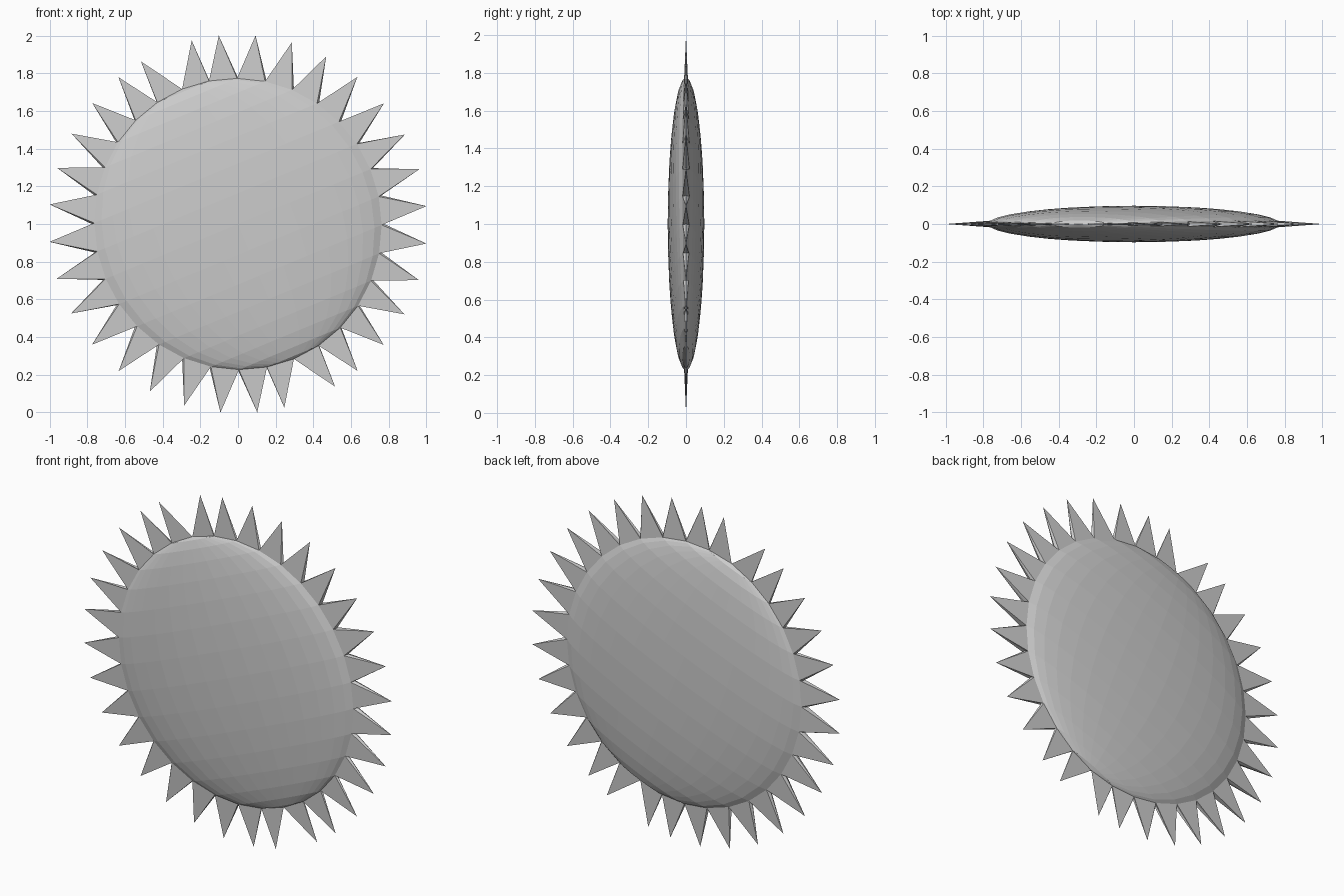
import bpy, bmesh, math
from mathutils import Matrix, Vector

if "Cube" in bpy.data.objects:
    bpy.data.objects.remove(bpy.data.objects["Cube"])

BODY_R, HALF_DEPTH, TIP_R = 0.775, 0.097, 1.005
CENTRE = Vector((0, 0, 1))

bm = bmesh.new()

# Lens-shaped body: flattened sphere with its poles tilted in the front plane
bmesh.ops.create_uvsphere(bm, u_segments=32, v_segments=16, radius=1)
bmesh.ops.rotate(bm, verts=bm.verts, cent=(0, 0, 0),
                 matrix=Matrix.Rotation(math.radians(-22.5), 3, 'Y'))
bmesh.ops.scale(bm, verts=bm.verts, vec=(BODY_R, HALF_DEPTH, BODY_R))

# Rim: join the face pairs either side of the y = 0 outline
rim_edges = [e for e in bm.edges if all(abs(v.co.y) < 1e-4 for v in e.verts)]
rim_faces = [bmesh.utils.face_join(list(e.link_faces)) for e in rim_edges]

# Spikes: pull the middle of each rim face outwards to a point
tips = bmesh.ops.poke(bm, faces=rim_faces, center_mode='MEAN')["verts"]
for tip in tips:
    tip.co.y = 0
    tip.co = tip.co.normalized() * TIP_R

bmesh.ops.translate(bm, verts=bm.verts, vec=CENTRE)
bmesh.ops.recalc_face_normals(bm, faces=bm.faces)

mesh = bpy.data.meshes.new("spiked_disc")
bm.to_mesh(mesh)
bm.free()
bpy.context.collection.objects.link(bpy.data.objects.new("spiked_disc", mesh))
